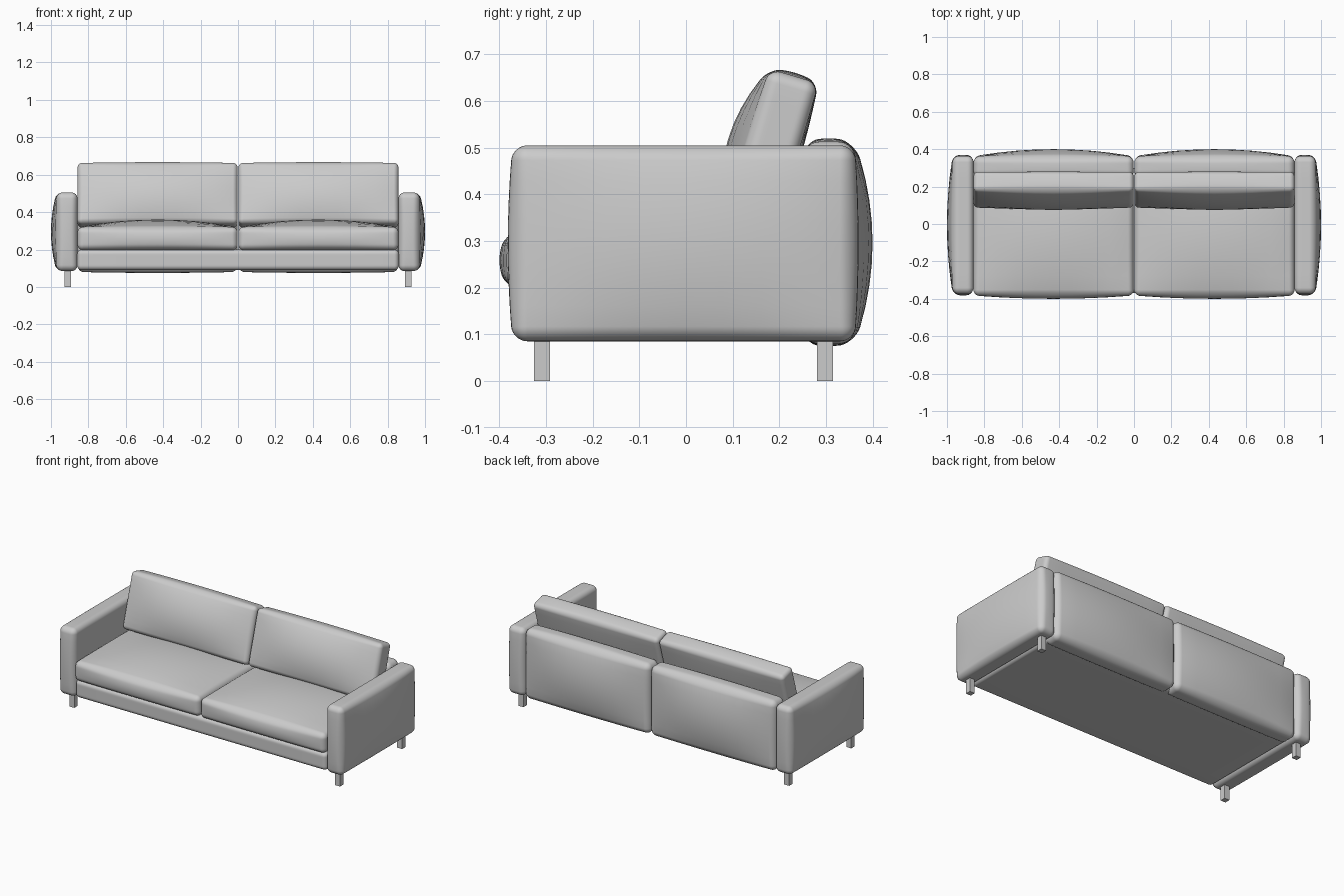
import bpy
import bmesh
import math
from mathutils import Vector

cube = bpy.data.objects.get("Cube")
if cube:
    bpy.data.objects.remove(cube, do_unlink=True)


def make_material(name, rgb):
    mat = bpy.data.materials.new(name)
    mat.use_nodes = True
    mat.diffuse_color = (*rgb, 1)
    mat.node_tree.nodes["Principled BSDF"].inputs["Base Color"].default_value = (*rgb, 1)
    return mat


GREY = make_material("light grey", (0.6, 0.6, 0.6))
STEPS, CUTS = 4, 15      # rows in each rounded edge, cuts across each face


def spread(t, half, radius):
    """Move an even grid coordinate so the rows gather in the rounded edges."""
    k = abs(t) * (CUTS + 1) / 2
    flat_rows = (CUTS + 1) / 2 - STEPS
    inner = half - radius
    if k <= flat_rows:
        pos = inner * k / flat_rows
    else:
        pos = inner + radius * math.tan(math.pi / 4 * (k - flat_rows) / STEPS)
    return math.copysign(pos, t)


def add_object(name, bm, smooth):
    mesh = bpy.data.meshes.new(name)
    bm.to_mesh(mesh)
    bm.free()
    obj = bpy.data.objects.new(name, mesh)
    bpy.context.collection.objects.link(obj)
    mesh.materials.append(GREY)
    for poly in mesh.polygons:
        poly.use_smooth = smooth
    return obj


def padded_box(name, low, high, radius, puff=None, tilt=0):
    """Rounded box; puff maps (axis, sign) to how far that face swells."""
    low, high = Vector(low), Vector(high)
    half = (high - low) / 2
    bm = bmesh.new()
    bmesh.ops.create_cube(bm, size=2)
    bmesh.ops.subdivide_edges(bm, edges=bm.edges[:], cuts=CUTS, use_grid_fill=True)
    for v in bm.verts:
        p = Vector([spread(v.co[i], half[i], radius) for i in range(3)])
        core = Vector([max(radius - half[i], min(half[i] - radius, p[i])) for i in range(3)])
        p = core + (p - core).normalized() * radius
        q = p.copy()
        for (axis, sign), amount in (puff or {}).items():
            swell = amount * max(0, sign * p[axis] / half[axis])
            for other in range(3):
                if other != axis:
                    swell *= 1 - (p[other] / half[other]) ** 2
            q[axis] += sign * swell
        v.co = q
    obj = add_object(name, bm, True)
    obj.location = (low + high) / 2
    obj.rotation_euler.x = tilt
    return obj


def leg(name, x, y):
    bm = bmesh.new()
    bmesh.ops.create_cube(bm, size=1)
    bmesh.ops.scale(bm, vec=(0.034, 0.034, 0.1), verts=bm.verts)
    obj = add_object(name, bm, False)
    obj.location = (x, y, 0.05)


X, Y, Z = range(3)

# Base under the seat
padded_box("seat_base", (-0.86, -0.37, 0.09), (0.86, 0.3, 0.2), 0.025)

for side, s in (("left", 1), ("right", -1)):
    def span(a, b):
        return (a, b) if s > 0 else (-b, -a)

    # Armrest, swollen on its outer face
    x0, x1 = span(0.858, 0.97)
    padded_box(side + "_armrest", (x0, -0.372, 0.085), (x1, 0.362, 0.505), 0.032,
               {(X, s): 0.03, (Y, -1): 0.01, (Y, 1): 0.008})

    x0, x1 = span(0.002, 0.858)
    # Back panel, swollen to the rear
    padded_box(side + "_back_panel", (x0, 0.25, 0.08), (x1, 0.362, 0.512), 0.035,
               {(Y, 1): 0.038, (Z, 1): 0.008, (Z, -1): 0.005})

    # Seat cushion, swollen on top and in front
    padded_box(side + "_seat_cushion", (x0, -0.382, 0.197), (x1, 0.26, 0.32), 0.03,
               {(Z, 1): 0.04, (Y, -1): 0.018})

    # Leaning back cushion
    padded_box(side + "_back_cushion", (x0, 0.128, 0.32), (x1, 0.238, 0.66), 0.025,
               {(Y, -1): 0.042, (Y, 1): 0.008, (Z, 1): 0.008}, math.radians(-16.5))

    # Square legs
    leg(side + "_front_leg", s * 0.91, -0.309)
    leg(side + "_rear_leg", s * 0.91, 0.298)
